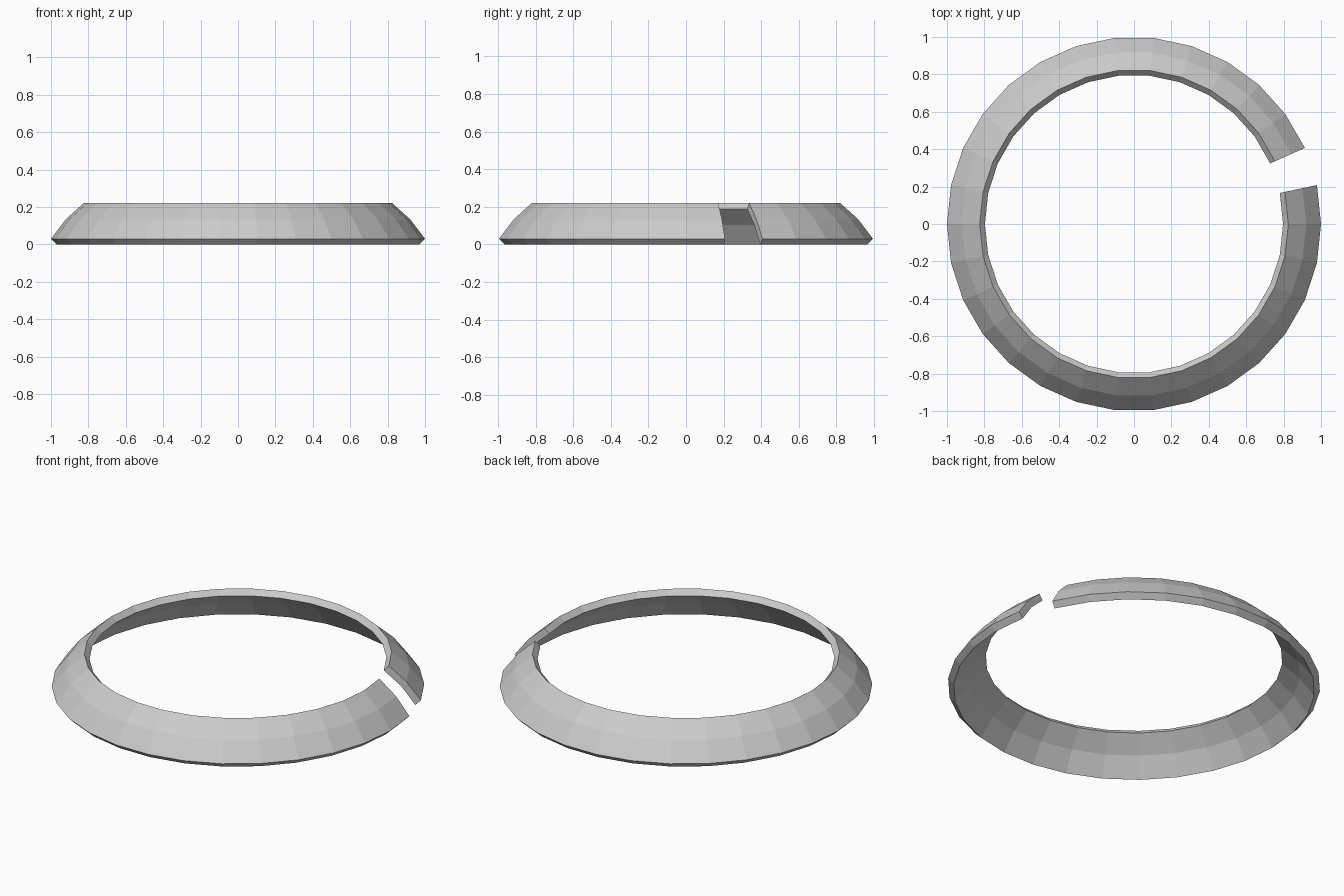
import bpy, bmesh, math

if "Cube" in bpy.data.objects:
    bpy.data.objects.remove(bpy.data.objects["Cube"])

SEGMENTS = 30          # full circle in 12 degree steps
START, END = 2, 31     # one segment left open between 12 and 24 degrees

# Cross-section of the band as (radius, height), a slightly bulged sloping shell
PROFILE = [(0.97, 0.0), (1.0, 0.03), (0.921, 0.134), (0.825, 0.22),
           (0.797, 0.19), (0.892, 0.105)]

bm = bmesh.new()

# Profile copies around the circle
rings = []
for i in range(START, END + 1):
    a = 2 * math.pi * i / SEGMENTS
    rings.append([bm.verts.new((r * math.cos(a), r * math.sin(a), z)) for r, z in PROFILE])

# Band walls
n = len(PROFILE)
for a, b in zip(rings, rings[1:]):
    for j in range(n):
        k = (j + 1) % n
        bm.faces.new((a[j], b[j], b[k], a[k]))

# End caps at the opening, split at the bulge
for ring in (rings[0], rings[-1]):
    bm.faces.new((ring[0], ring[1], ring[2], ring[5]))
    bm.faces.new((ring[5], ring[2], ring[3], ring[4]))

bmesh.ops.recalc_face_normals(bm, faces=bm.faces)
mesh = bpy.data.meshes.new("open_collar_ring")
bm.to_mesh(mesh)
bm.free()
ring_obj = bpy.data.objects.new("open_collar_ring", mesh)
bpy.context.collection.objects.link(ring_obj)
